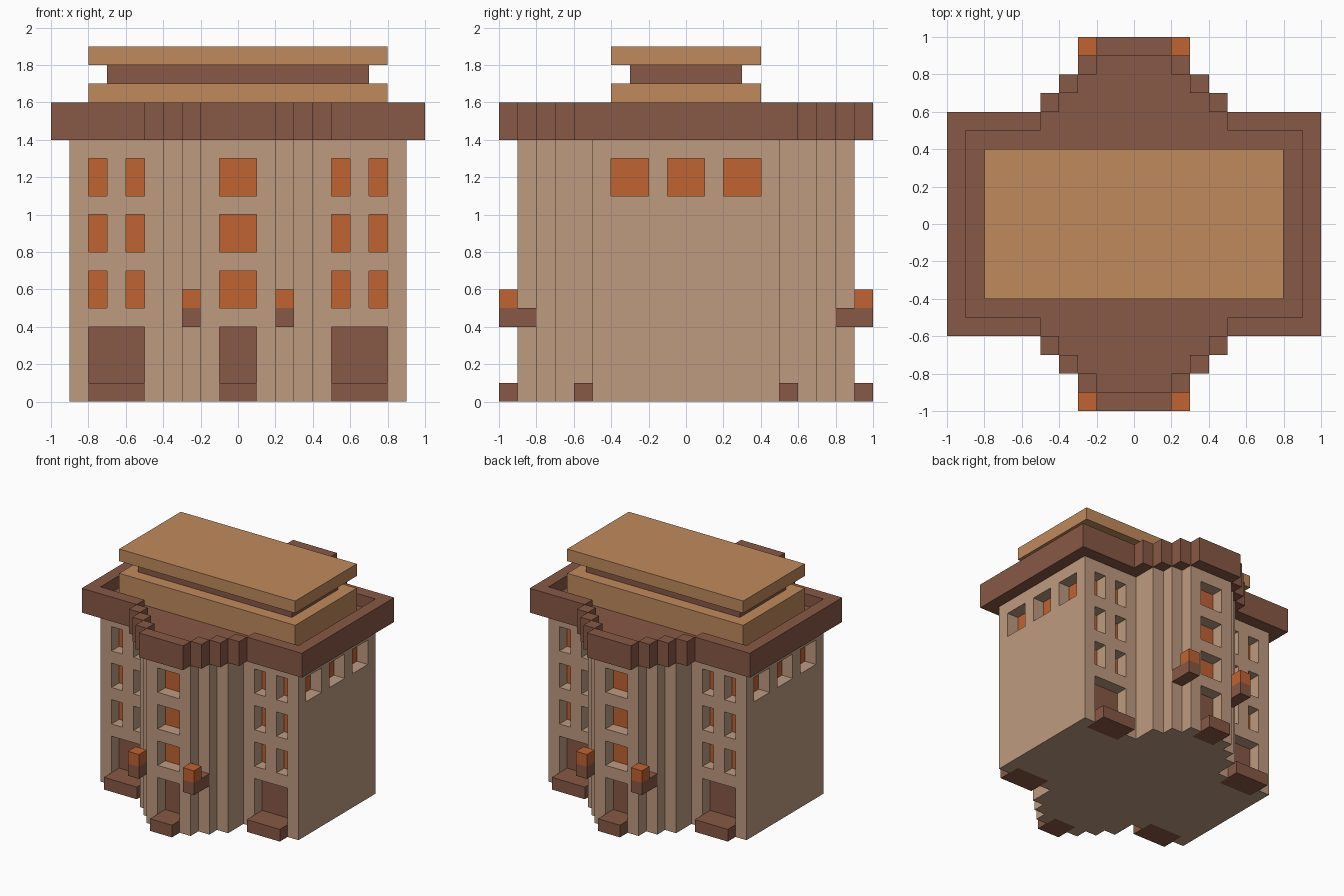
import bpy, bmesh

if "Cube" in bpy.data.objects:
    bpy.data.objects.remove(bpy.data.objects["Cube"])


def material(name, rgb):
    col = [((c / 255 + 0.055) / 1.055) ** 2.4 for c in rgb] + [1.0]
    m = bpy.data.materials.new(name)
    m.use_nodes = True
    m.diffuse_color = col
    bsdf = m.node_tree.nodes["Principled BSDF"]
    bsdf.inputs["Base Color"].default_value = col
    bsdf.inputs["Roughness"].default_value = 0.9
    return m


STONE = material("pale stone", (191, 155, 128))
BROWN = material("dark brown", (135, 88, 69))
ORANGE = material("glowing orange", (192, 99, 50))
GOLD = material("golden tan", (192, 138, 92))


def finish(name, bm, *mats):
    bmesh.ops.recalc_face_normals(bm, faces=bm.faces)
    me = bpy.data.meshes.new(name)
    bm.to_mesh(me)
    bm.free()
    ob = bpy.data.objects.new(name, me)
    bpy.context.collection.objects.link(ob)
    for m in mats:
        me.materials.append(m)
    return ob


def add_box(bm, x0, x1, y0, y1, z0, z1):
    vs = bmesh.ops.create_cube(bm, size=1)["verts"]
    for v in vs:
        v.co = (x1 if v.co.x > 0 else x0, y1 if v.co.y > 0 else y0, z1 if v.co.z > 0 else z0)


def boxes(name, specs, *mats):
    bm = bmesh.new()
    for s in specs:
        add_box(bm, *s)
    return finish(name, bm, *mats)


def mirrored(specs):
    """Copies of each box reflected in x and y, without duplicates."""
    out = set()
    for x0, x1, y0, y1, z0, z1 in specs:
        for sx in (1, -1):
            for sy in (1, -1):
                xs = sorted((sx * x0, sx * x1))
                ys = sorted((sy * y0, sy * y1))
                out.add((*xs, *ys, z0, z1))
    return sorted(out)


def prism(name, quarter, z0, z1, *mats):
    """Extrude a plan outline given for one quarter and reflected in x and y."""
    right = [(x, -y) for x, y in reversed(quarter)] + quarter
    outline = right + [(-x, y) for x, y in reversed(right)]
    bm = bmesh.new()
    face = bm.faces.new([bm.verts.new((x, y, z0)) for x, y in outline])
    top = bmesh.ops.extrude_face_region(bm, geom=[face])["geom"]
    for v in top:
        if isinstance(v, bmesh.types.BMVert):
            v.co.z = z1
    return finish(name, bm, *mats)


# Walls with stepped front and back bays
walls = prism("walls", [(0.9, 0.5), (0.4, 0.5), (0.4, 0.7), (0.3, 0.7), (0.3, 0.8),
                        (0.2, 0.8), (0.2, 0.9)], 0, 1.4, STONE, BROWN, ORANGE)

# Recesses for windows and doors
D = 0.099
holes = [(0.5, 0.8, 0.5 - D, 0.6, -0.1, 0.4), (-0.1, 0.1, 0.9 - D, 1.0, -0.1, 0.4)]
for z in (0.5, 0.8, 1.1):
    holes.append((-0.1, 0.1, 0.9 - D, 1.0, z, z + 0.2))
    for x in (0.5, 0.7):
        holes.append((x, x + 0.1, 0.5 - D, 0.6, z, z + 0.2))
for y in (-0.1, 0.2):
    holes.append((0.9 - D, 1.0, y, y + 0.2, 1.1, 1.3))
cutter = boxes("opening_cutter", mirrored(holes))
cutter.hide_render = True

mod = walls.modifiers.new("openings", 'BOOLEAN')
mod.operation = 'DIFFERENCE'
mod.solver = 'EXACT'
mod.object = cutter
bpy.context.view_layer.objects.active = walls
bpy.ops.object.modifier_apply(modifier=mod.name)
bpy.data.objects.remove(cutter)

# Colour the back of each recess: doors brown, windows orange
for p in walls.data.polygons:
    c, n = p.center, p.normal
    ax, ay = abs(c.x), abs(c.y)
    front = abs(n.y) > 0.9 and (abs(ay - 0.5 + D) < 0.0005 or (abs(ay - 0.9 + D) < 0.0005 and ax < 0.1))
    side = abs(n.x) > 0.9 and abs(ax - 0.9 + D) < 0.0005
    p.material_index = (2 if c.z > 0.45 else 1) if front or side else 0

# Doorsteps
boxes("doorsteps", mirrored([(0.5, 0.8, 0.5 - D, 0.6, 0, 0.1),
                             (-0.1, 0.1, 0.9 - D, 1.0, 0, 0.1)]), BROWN)

# Lamps on brackets beside the central doors
boxes("lamp_brackets", mirrored([(0.2, 0.3, 0.8, 1.0, 0.4, 0.5)]), BROWN)
boxes("lamps", mirrored([(0.2, 0.3, 0.9, 1.0, 0.5, 0.6)]), ORANGE)

# Sunken roof floor and the stepped parapet around it
prism("roof_floor", [(0.9, 0.5), (0.5, 0.5), (0.5, 0.6), (0.4, 0.6), (0.4, 0.7), (0.3, 0.7),
                     (0.3, 0.8), (0.2, 0.8), (0.2, 0.9)], 1.4, 1.5, BROWN)
rim = [(0.9, 1.0, -0.6, 0.6), (0.5, 0.9, 0.5, 0.6), (0.4, 0.5, 0.6, 0.7),
       (0.3, 0.4, 0.7, 0.8), (0.2, 0.3, 0.8, 0.9), (-0.2, 0.2, 0.9, 1.0)]
boxes("parapet", mirrored([(*r, 1.4, 1.6) for r in rim]), BROWN)

# Tiered roof block
boxes("roof_base", [(-0.8, 0.8, -0.4, 0.4, 1.5, 1.7)], GOLD)
boxes("roof_neck", [(-0.7, 0.7, -0.3, 0.3, 1.7, 1.8)], BROWN)
boxes("roof_cap", [(-0.8, 0.8, -0.4, 0.4, 1.8, 1.9)], GOLD)
